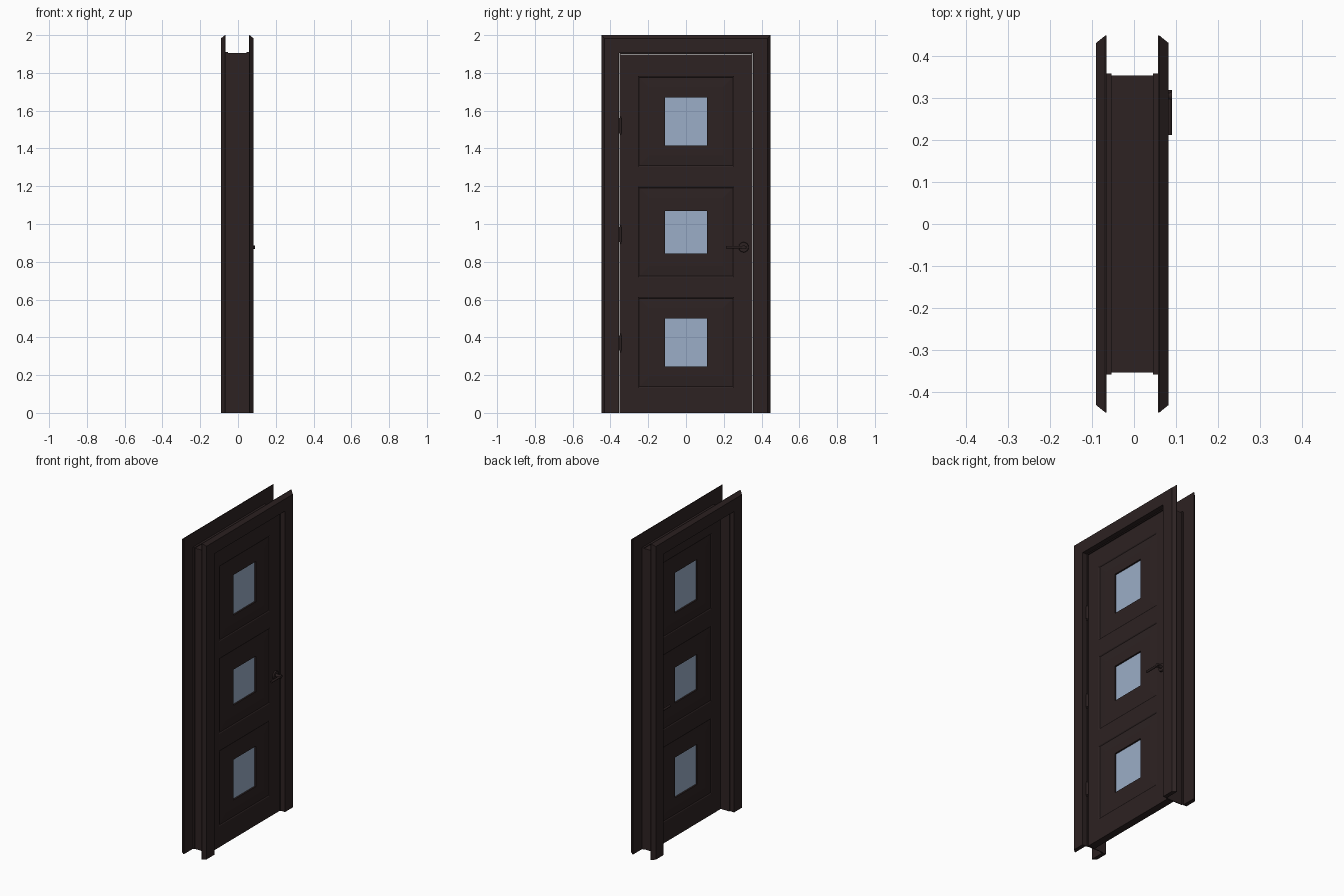
import bpy, bmesh, math
from mathutils import Matrix, Vector

cube = bpy.data.objects.get("Cube")
if cube:
    bpy.data.objects.remove(cube, do_unlink=True)


def material(name, rgb):
    m = bpy.data.materials.new(name)
    m.use_nodes = True
    m.diffuse_color = (*rgb, 1)
    m.node_tree.nodes["Principled BSDF"].inputs["Base Color"].default_value = (*rgb, 1)
    return m


WOOD = material("dark_brown_wood", (0.026, 0.016, 0.016))
GLASS = material("pale_blue_glass", (0.33, 0.42, 0.57))


def finish(name, bm, mat, smooth=False):
    bmesh.ops.remove_doubles(bm, verts=bm.verts, dist=0.0001)
    bmesh.ops.recalc_face_normals(bm, faces=bm.faces)
    me = bpy.data.meshes.new(name)
    bm.to_mesh(me)
    bm.free()
    me.materials.append(mat)
    ob = bpy.data.objects.new(name, me)
    bpy.context.collection.objects.link(ob)
    if smooth:
        bpy.ops.object.select_all(action='DESELECT')
        ob.select_set(True)
        bpy.context.view_layer.objects.active = ob
        bpy.ops.object.shade_smooth_by_angle(angle=math.radians(35))
    return ob


def face(bm, points):
    bm.faces.new([bm.verts.new(p) for p in points])


OPEN_Y, OPEN_Z = 0.348, 1.9


def surround(name, profile):
    """Sweep an (outward offset, x) profile up, over and down the opening."""
    bm = bmesh.new()
    rows = []
    for o, x in profile:
        y, z = OPEN_Y + o, OPEN_Z + o
        rows.append([bm.verts.new(p) for p in
                     ((x, -y, 0), (x, -y, z), (x, y, z), (x, y, 0))])
    for i, a in enumerate(rows):
        b = rows[(i + 1) % len(rows)]
        for k in range(3):
            bm.faces.new((a[k], a[k + 1], b[k + 1], b[k]))
    for end in (0, 3):
        bm.faces.new([r[end] for r in rows])
    finish(name, bm, WOOD)


# Jamb lining and the two chamfered casings with their tongues
surround("jamb", [(0, -0.06), (0.005, -0.06), (0.005, 0.052), (0, 0.052)])
casing = [(0.0055, -0.09), (0.0055, -0.053), (0.01, -0.053), (0.01, -0.065),
          (0.1, -0.065), (0.1, -0.069), (0.083, -0.09)]
surround("back_casing", casing)
surround("front_casing", [(o, -x - 0.008) for o, x in casing])

# Door leaf: flat rails and stiles, moulded panels, through openings
BACK, FRONT = 0.0, 0.047
MID = (BACK + FRONT) / 2
DOOR_Y, DOOR_Z = 0.346, 1.898
PANEL_Y, PANEL_Z = 0.255, 0.24
WIN_Y = 0.112
windows = [(0.3725, 0.1275), (0.9575, 0.1125), (1.5425, 0.1275)]  # centre, half height

bm = bmesh.new()
ys = [-DOOR_Y, -PANEL_Y, PANEL_Y, DOOR_Y]
zs = [0.0]
for c, h in windows:
    zs += [c - PANEL_Z, c + PANEL_Z]
zs.append(DOOR_Z)


def rect(x, hy, c, hz):
    return [(x, -hy, c - hz), (x, hy, c - hz), (x, hy, c + hz), (x, -hy, c + hz)]


for x, inward in ((FRONT, -1), (BACK, 1)):
    for j in range(len(zs) - 1):
        for i in range(3):
            if i == 1 and j % 2 == 1:
                continue
            face(bm, [(x, ys[i], zs[j]), (x, ys[i + 1], zs[j]),
                      (x, ys[i + 1], zs[j + 1]), (x, ys[i], zs[j + 1])])
    for c, h in windows:
        rings = [rect(x + inward * d, hy, c, hz) for hy, hz, d in (
            (PANEL_Y, PANEL_Z, 0),
            (PANEL_Y - 0.006, PANEL_Z - 0.006, 0.004),
            (PANEL_Y - 0.06, PANEL_Z - 0.06, 0),
            (WIN_Y, h, 0),
            (WIN_Y, h, MID))]
        for a, b in zip(rings, rings[1:]):
            for k in range(4):
                n = (k + 1) % 4
                face(bm, [a[k], a[n], b[n], b[k]])
for j in range(len(zs) - 1):
    for y in (-DOOR_Y, DOOR_Y):
        face(bm, [(BACK, y, zs[j]), (FRONT, y, zs[j]),
                  (FRONT, y, zs[j + 1]), (BACK, y, zs[j + 1])])
for i in range(3):
    for z in (0, DOOR_Z):
        face(bm, [(BACK, ys[i], z), (FRONT, ys[i], z),
                  (FRONT, ys[i + 1], z), (BACK, ys[i + 1], z)])
finish("door_leaf", bm, WOOD)


# Glass panes set slightly back from both faces
for n, (c, h) in zip(("lower", "middle", "upper"), windows):
    bm = bmesh.new()
    bmesh.ops.create_cube(bm, size=1, matrix=Matrix.Translation((MID, 0, c))
                          @ Matrix.Diagonal((0.027, 2 * WIN_Y, 2 * h, 1)))
    finish(n + "_glass", bm, GLASS)


def rod(bm, a, b, radius, sides=20, tip=None):
    a, b = Vector(a), Vector(b)
    turn = (b - a).to_track_quat('Z', 'Y').to_matrix().to_4x4()
    bmesh.ops.create_cone(bm, cap_ends=True, segments=sides, radius1=radius,
                          radius2=radius if tip is None else tip,
                          depth=(b - a).length,
                          matrix=Matrix.Translation((a + b) / 2) @ turn)


# Lever handles: rose, neck and lever on each face
HY, HZ = 0.305, 0.877
for name, x, s in (("front_handle", FRONT, 1), ("back_handle", BACK, -1)):
    bm = bmesh.new()
    rod(bm, (x, HY, HZ), (x + s * 0.008, HY, HZ), 0.027, 28, 0.025)
    rod(bm, (x, HY, HZ), (x + s * 0.043, HY, HZ), 0.01)
    rod(bm, (x + s * 0.036, HY + 0.014, HZ), (x + s * 0.036, 0.212, HZ), 0.007)
    finish(name, bm, WOOD, True)

# Hinge knuckles with small end pins
for n, z in zip(("lower", "middle", "upper"), (0.37, 0.945, 1.52)):
    bm = bmesh.new()
    y, x = -OPEN_Y, FRONT + 0.006
    rod(bm, (x, y, z - 0.04), (x, y, z + 0.04), 0.007, 16)
    rod(bm, (x, y, z - 0.05), (x, y, z + 0.05), 0.004, 12)
    finish(n + "_hinge", bm, WOOD, True)
